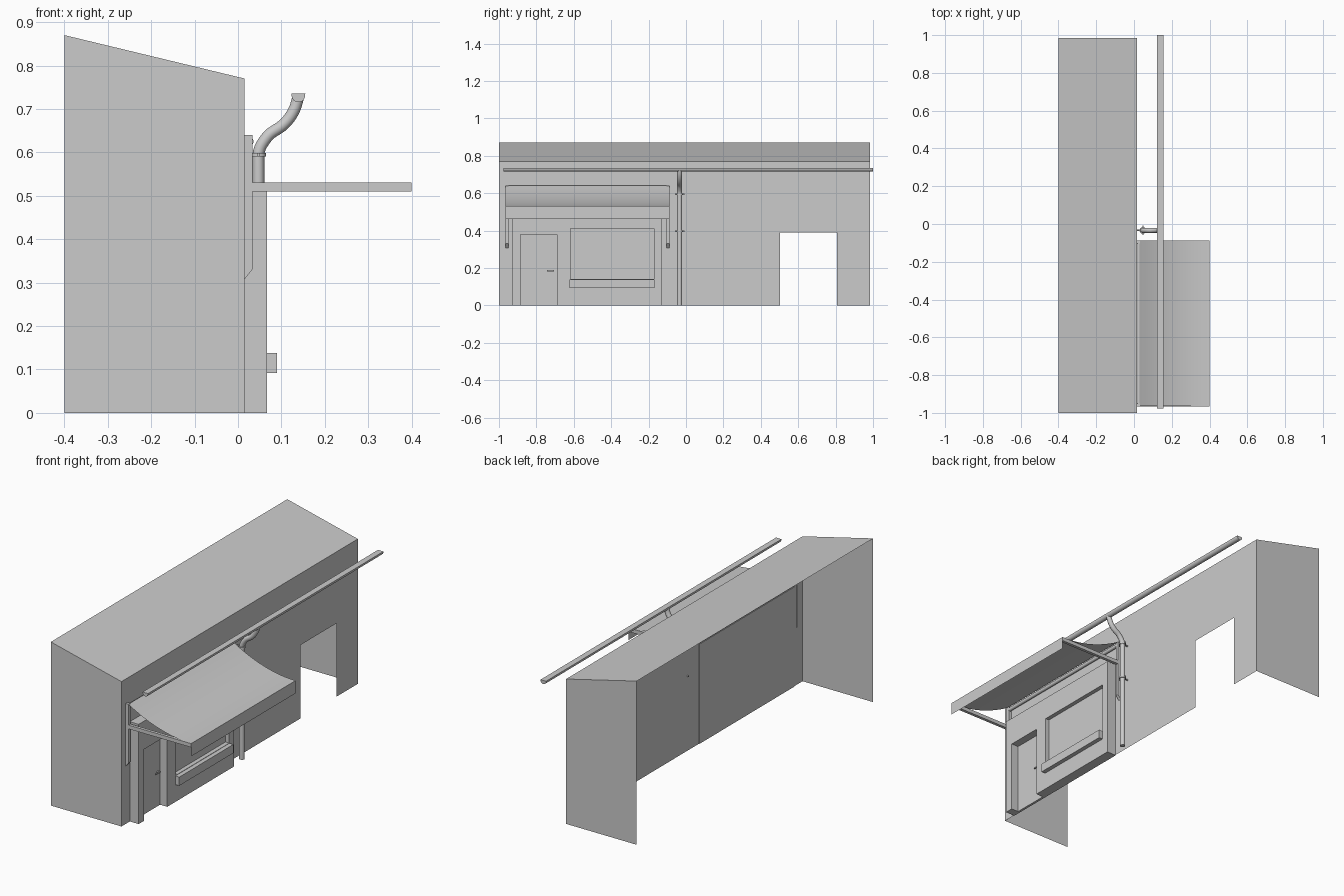
import bpy, bmesh, math

if "Cube" in bpy.data.objects:
    bpy.data.objects.remove(bpy.data.objects["Cube"])


def mesh_object(name, verts, faces, smooth=False):
    me = bpy.data.meshes.new(name)
    me.from_pydata(verts, [], faces)
    ob = bpy.data.objects.new(name, me)
    bpy.context.collection.objects.link(ob)
    if smooth:
        bpy.ops.object.select_all(action='DESELECT')
        ob.select_set(True)
        bpy.context.view_layer.objects.active = ob
        bpy.ops.object.shade_smooth_by_angle(angle=math.radians(35))
    return ob


def extrude_y(name, profile, y0, y1, smooth=False):
    """Closed (x, z) profile extruded along y, with caps."""
    n = len(profile)
    verts = [(x, y, z) for y in (y0, y1) for x, z in profile]
    faces = [(i, (i + 1) % n, (i + 1) % n + n, i + n) for i in range(n)]
    faces += [tuple(range(n))[::-1], tuple(range(n, 2 * n))]
    ob = mesh_object(name, verts, faces, smooth)
    bm = bmesh.new()
    bm.from_mesh(ob.data)
    bmesh.ops.recalc_face_normals(bm, faces=bm.faces)
    bm.to_mesh(ob.data)
    bm.free()
    return ob


def box(name, x, y, z):
    return extrude_y(name, [(x[0], z[0]), (x[1], z[0]), (x[1], z[1]), (x[0], z[1])], *y)


def cylinder(name, r, depth, loc, rot=(0, 0, 0), sides=20):
    bpy.ops.mesh.primitive_cylinder_add(vertices=sides, radius=r, depth=depth, location=loc, rotation=rot)
    ob = bpy.context.object
    ob.name = name
    bpy.ops.object.shade_smooth_by_angle(angle=math.radians(35))
    return ob


# Building shell: open at the back and bottom, doorway in the front wall
XB, XF, YA, YB, ZB, ZF = -0.4, 0.015, -1.0, 0.985, 0.87, 0.77
mesh_object("front_wall",
            [(XF, y, z) for y, z in [(YA, 0), (0.503, 0), (0.503, 0.39), (0.807, 0.39),
                                     (0.807, 0), (YB, 0), (YB, ZF), (YA, ZF)]],
            [tuple(range(8))])
mesh_object("roof", [(XB, YA, ZB), (XF, YA, ZF), (XF, YB, ZF), (XB, YB, ZB)], [(0, 1, 2, 3)])
for name, y, face in (("near_side_wall", YA, (0, 1, 2, 3)), ("far_side_wall", YB, (3, 2, 1, 0))):
    mesh_object(name, [(XB, y, 0), (XF, y, 0), (XF, y, ZF), (XB, y, ZB)], [face])

# Shopfront: frame around a recessed door and window
X0, X1, TOP = 0.012, 0.067, 0.53
box("shop_end_post", (X0, X1), (-0.93, -0.885), (0, TOP))
box("door_lintel", (X0, X1), (-0.885, -0.69), (0.38, TOP))
box("shop_middle_post", (X0, X1), (-0.69, -0.617), (0, TOP))
box("window_base", (X0, X1), (-0.617, -0.17), (0, 0.14))
box("window_head", (X0, X1), (-0.617, -0.17), (0.41, TOP))
box("shop_far_post", (X0, X1), (-0.17, -0.13), (0, TOP))
box("door", (X0, 0.025), (-0.885, -0.69), (0, 0.38))
box("window_pane", (X0, 0.045), (-0.617, -0.17), (0.14, 0.41))
box("window_sill", (X1, 0.09), (-0.622, -0.168), (0.092, 0.138))
cylinder("door_handle_stem", 0.004, 0.014, (0.031, -0.712, 0.185), (0, math.pi / 2, 0), 10)
box("door_handle", (0.034, 0.04), (-0.743, -0.706), (0.182, 0.188))

# Awning: wall rails, arms, front bar, roller, sagging cloth with valance
for side, y in (("near", -0.965), ("far", -0.103)):
    extrude_y(side + "_awning_rail", [(0.013, 0.305), (0.033, 0.33), (0.033, 0.64), (0.013, 0.64)], y, y + 0.016)
    box(side + "_awning_arm", (0.033, 0.4), (y, y + 0.016), (0.51, 0.53))
box("awning_front_bar", (0.388, 0.398), (-0.949, -0.103), (0.512, 0.528))
cylinder("awning_roller", 0.010, 0.85, (0.026, -0.526, 0.625), (math.pi / 2, 0, 0), 16)
N = 12
cloth = [(0.03 + 0.37 * i / N, 0.53 + 0.11 * (1 - i / N) ** 2.0) for i in range(N + 1)] + [(0.401, 0.463)]
mesh_object("awning_cloth", [(x, y, z) for x, z in cloth for y in (-0.964, -0.088)],
            [(2 * i, 2 * i + 2, 2 * i + 3, 2 * i + 1) for i in range(N + 1)], True)

# Half-round gutter
gutter = [(0.123, 0.735), (0.155, 0.735)]
gutter += [(0.139 + 0.0155 * math.cos(a), 0.731 - 0.0155 * math.sin(a))
           for a in [math.pi * i / 12 for i in range(13)]]
extrude_y("gutter", gutter, -0.977, 1.0, True)

# Downpipe with an offset bend up to the gutter
PY, PX = -0.034, 0.047
cu = bpy.data.curves.new("downpipe", 'CURVE')
cu.dimensions = '3D'
cu.bevel_depth = 0.0135
cu.bevel_resolution = 4
cu.use_fill_caps = True
sp = cu.splines.new('BEZIER')
path = [(PX, 0), (PX, 0.59), (0.066, 0.634), (0.108, 0.667), (0.128, 0.695), (0.139, 0.727)]
sp.bezier_points.add(len(path) - 1)
for p, (x, z) in zip(sp.bezier_points, path):
    p.co = (x, PY, z)
    p.handle_left_type = p.handle_right_type = 'AUTO'
up = sp.bezier_points[1]
up.handle_left_type = up.handle_right_type = 'FREE'
up.handle_left, up.handle_right = (PX, PY, 0.57), (PX, PY, 0.608)
sp.bezier_points[0].handle_right_type = 'VECTOR'
sp.resolution_u = 8
pipe = bpy.data.objects.new("downpipe", cu)
bpy.context.collection.objects.link(pipe)
bpy.ops.object.select_all(action='DESELECT')
pipe.select_set(True)
bpy.context.view_layer.objects.active = pipe
bpy.ops.object.convert(target='MESH')
bpy.ops.object.shade_smooth_by_angle(angle=math.radians(35))

# Pipe clips with pins into the wall
for i, z in enumerate((0.595, 0.397)):
    cylinder("pipe_clip_%d" % i, 0.0175, 0.008, (PX, PY, z))
    box("pipe_clip_ears_%d" % i, (PX - 0.003, PX + 0.003), (PY - 0.025, PY + 0.025), (z - 0.004, z + 0.004))
    cylinder("pipe_pin_%d" % i, 0.004, 0.035, (0.026, PY, z), (0, math.pi / 2, 0), 10)
